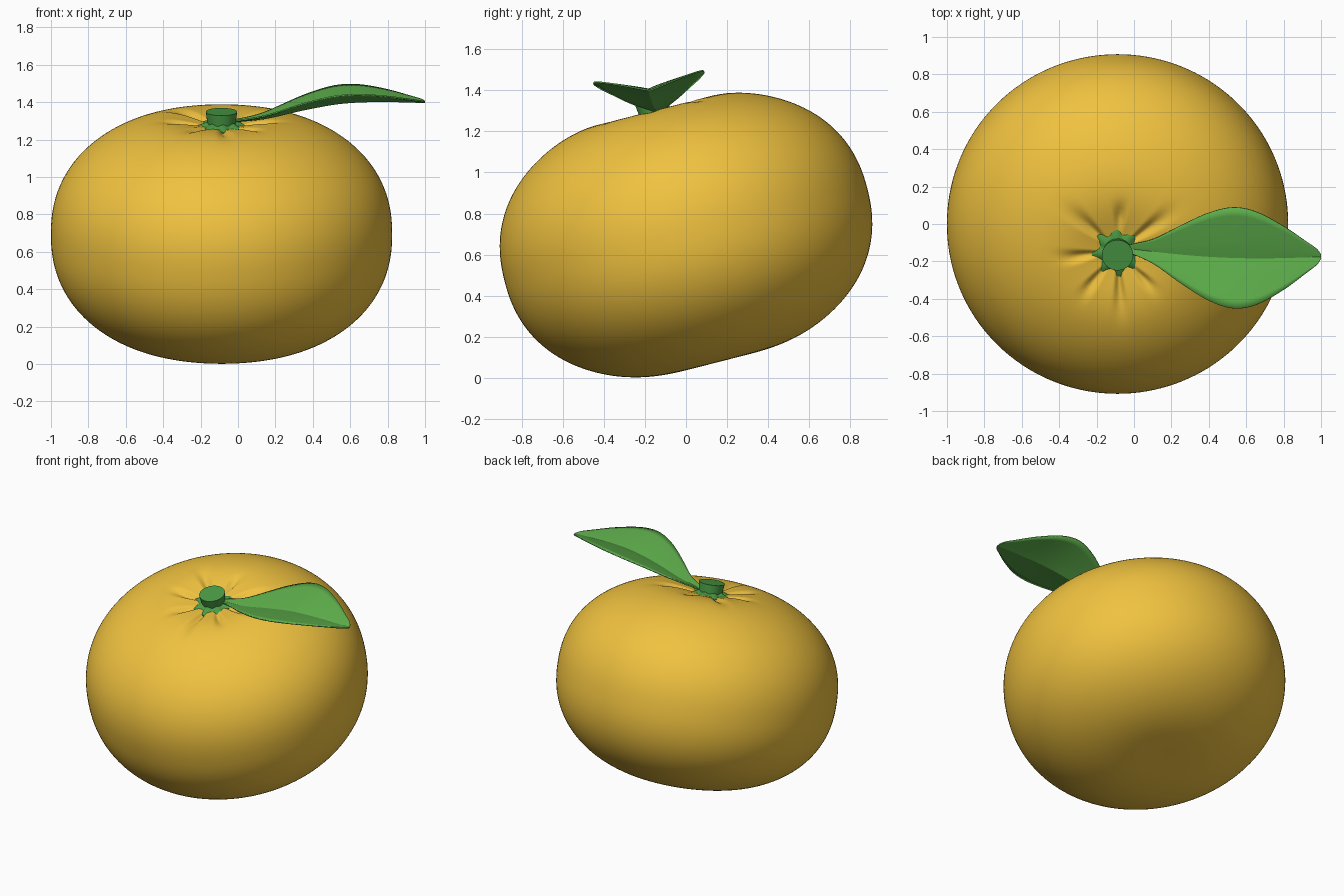
import bpy, bmesh, math
from mathutils import Matrix, Vector

if "Cube" in bpy.data.objects:
    bpy.data.objects.remove(bpy.data.objects["Cube"])

TILT = Matrix.Translation((-0.088, 0, 0.695)) @ Matrix.Rotation(0.25, 4, 'X')


def material(name, rgb):
    m = bpy.data.materials.new(name)
    m.diffuse_color = (*rgb, 1)
    m.use_nodes = True
    m.node_tree.nodes["Principled BSDF"].inputs["Base Color"].default_value = m.diffuse_color
    return m


def finish(name, bm, mat, angle=40):
    bmesh.ops.recalc_face_normals(bm, faces=bm.faces)
    me = bpy.data.meshes.new(name)
    bm.to_mesh(me)
    bm.free()
    ob = bpy.data.objects.new(name, me)
    bpy.context.collection.objects.link(ob)
    me.materials.append(mat)
    bpy.ops.object.select_all(action='DESELECT')
    ob.select_set(True)
    bpy.context.view_layer.objects.active = ob
    bpy.ops.object.shade_smooth_by_angle(angle=math.radians(angle))
    return ob


def curve(points, x):
    """Smooth interpolation through (x, value) points."""
    n = len(points)
    slope = lambda i: ((points[min(i + 1, n - 1)][1] - points[max(i - 1, 0)][1]) /
                       (points[min(i + 1, n - 1)][0] - points[max(i - 1, 0)][0]))
    for i in range(n - 1):
        (x0, y0), (x1, y1) = points[i], points[i + 1]
        if x <= x1 or i == n - 2:
            h = x1 - x0
            t = (x - x0) / h
            return ((2*t**3 - 3*t**2 + 1) * y0 + (t**3 - 2*t**2 + t) * h * slope(i)
                    + (3*t**2 - 2*t**3) * y1 + (t**3 - t**2) * h * slope(i + 1))


orange = material("orange_peel", (0.87, 0.54, 0.05))
green = material("stem_green", (0.07, 0.33, 0.06))
leaf_green = material("leaf_green", (0.11, 0.42, 0.07))

# Fruit: flattened sphere with dimpled poles and radial puckers round the stem
bm = bmesh.new()
bmesh.ops.create_uvsphere(bm, u_segments=144, v_segments=96, radius=1)
for v in bm.verts:
    s = math.hypot(v.co.x, v.co.y)
    a = math.atan2(v.co.y, v.co.x)
    r = 0.9125 * s ** 0.889
    z = math.copysign(0.667 * abs(v.co.z) ** 0.889, v.co.z)
    if z > 0:
        z -= 0.075 * math.exp(-(r / 0.24) ** 2)
        groove = max(0, math.cos(8 * a + 0.9 * math.sin(a + 1))) ** 2
        reach = 0.10 + 0.04 * math.sin(3 * a)
        z -= 0.024 * groove * math.exp(-((r - 0.2) / reach) ** 2)
    else:
        z += 0.03 * math.exp(-(r / 0.3) ** 2)
    v.co = (r * math.cos(a), r * math.sin(a), z)
finish("fruit", bm, orange, 80).matrix_world = TILT

# Calyx: eight-lobed star
bm = bmesh.new()
N = 96
rings = []
for scale, z in ((1, 0.575), (1, 0.597), (0.55, 0.622)):
    ring = []
    for i in range(N):
        a = 2 * math.pi * i / N
        r = (0.122 + 0.017 * math.cos(8 * a - 0.8)) * scale
        ring.append(bm.verts.new((r * math.cos(a), r * math.sin(a), z)))
    rings.append(ring)
for lo, hi in zip(rings, rings[1:]):
    for i in range(N):
        j = (i + 1) % N
        bm.faces.new((lo[i], lo[j], hi[j], hi[i]))
bm.faces.new(rings[0])
bm.faces.new(rings[-1])
finish("calyx", bm, green).matrix_world = TILT

# Stem stub, slightly flared at the cut
bm = bmesh.new()
bmesh.ops.create_cone(bm, cap_ends=True, segments=48, radius1=0.074, radius2=0.084,
                      depth=0.08, matrix=Matrix.Translation((0, 0, 0.635)))
finish("stem", bm, green).matrix_world = TILT

# Leaf: folded along the midrib, back half lifted more than the front half
WIDTH = [(-0.03, 0.02), (0.1, 0.065), (0.25, 0.155), (0.4, 0.235), (0.53, 0.27), (0.65, 0.25),
         (0.8, 0.17), (0.92, 0.085), (0.98, 0.04), (1.0, 0.012)]
RIB = [(-0.03, 1.295), (0.15, 1.315), (0.35, 1.36), (0.55, 1.395), (0.75, 1.405), (1.0, 1.4)]
bm = bmesh.new()
rows = []
L, M = 48, 6
for i in range(L + 1):
    x = -0.03 + 1.03 * math.sin(math.pi / 2 * i / L)
    w, z = curve(WIDTH, x), curve(RIB, x)
    y = -0.135 - 0.04 * x - 0.025 * math.sin(math.pi * max(x, 0))
    row = []
    for k in range(-M, M + 1):
        t = k / M
        lift = (0.36 if t > 0 else 0.15) * w * abs(t) ** 0.9
        row.append(bm.verts.new((x, y + t * w, z + lift)))
    rows.append(row)
for p, q in zip(rows, rows[1:]):
    for k in range(2 * M):
        bm.faces.new((p[k], q[k], q[k + 1], p[k + 1]))
leaf = finish("leaf", bm, leaf_green, 25)
mod = leaf.modifiers.new("thickness", 'SOLIDIFY')
mod.thickness = 0.008
mod.offset = 0
